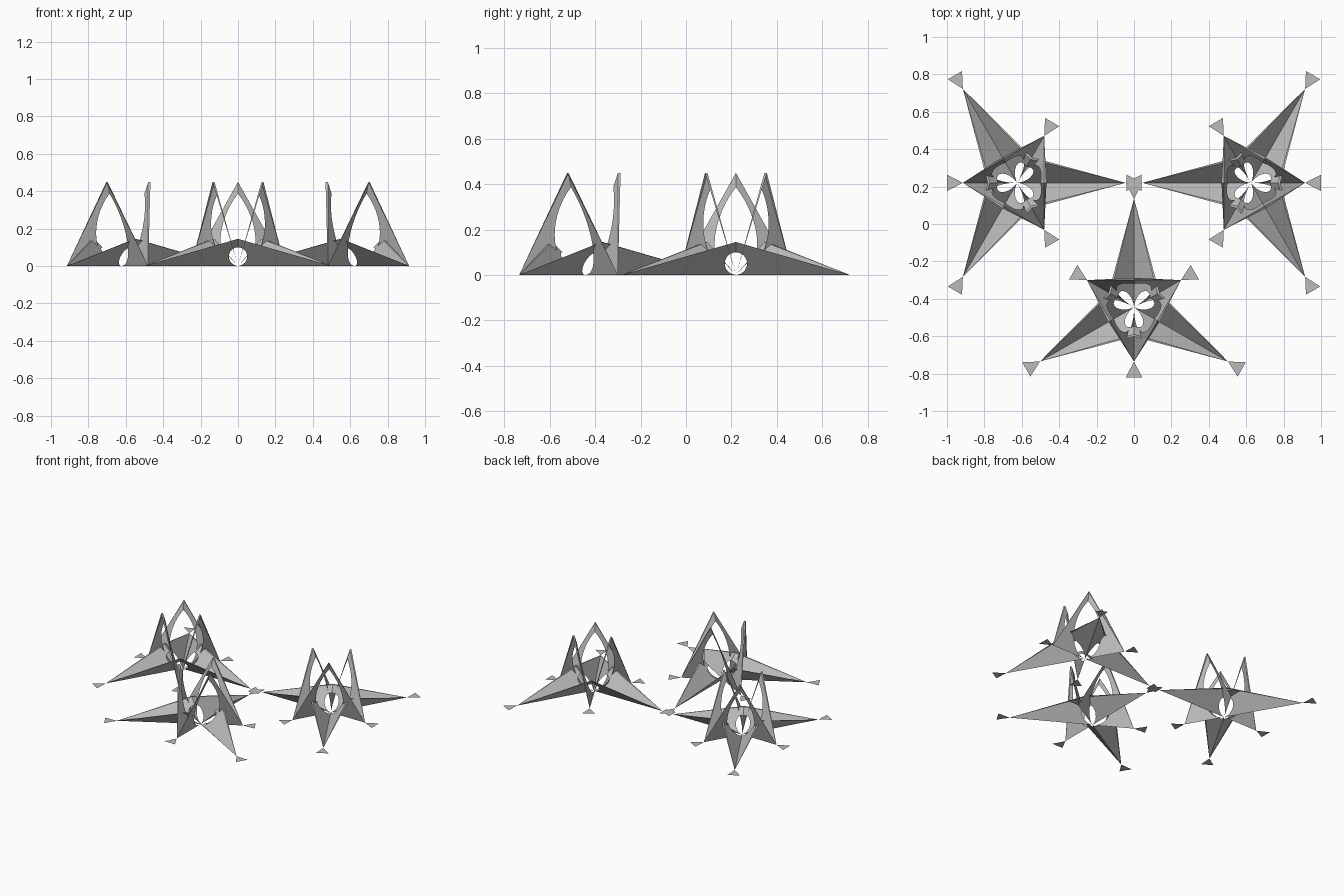
import bpy
import bmesh
from math import radians, sin, cos
from mathutils import Vector
from mathutils.geometry import interpolate_bezier

cube = bpy.data.objects.get("Cube")
if cube:
    bpy.data.objects.remove(cube, do_unlink=True)

GREY = (0.5, 0.5, 0.5)
paper = bpy.data.materials.new("grey_paper")
paper.diffuse_color = (*GREY, 1)
paper.use_nodes = True
paper.node_tree.nodes["Principled BSDF"].inputs["Base Color"].default_value = (*GREY, 1)

RIDGE = 0.145      # plan distance of every ridge point from the centre
RIM = 0.012        # width of the folded rim at the ridge point


def polar(angle, dist, z=0.0):
    a = radians(angle)
    return Vector((dist * cos(a), dist * sin(a), z))


def make_object(name, polygons, centre):
    bm = bmesh.new()
    for poly in polygons:
        bm.faces.new([bm.verts.new(p) for p in poly])
    bmesh.ops.remove_doubles(bm, verts=bm.verts, dist=0.0002)
    mesh = bpy.data.meshes.new(name)
    bm.to_mesh(mesh)
    bm.free()
    mesh.materials.append(paper)
    obj = bpy.data.objects.new(name, mesh)
    obj.location = centre
    bpy.context.collection.objects.link(obj)


def folded_star(heading, reach, height, hole):
    """Three V-shaped troughs, joined at ridges with leaf-shaped cut-outs."""
    handles = [Vector((u, v, 0)) for u, v in hole]
    outline = interpolate_bezier(*handles, 18)
    polygons = []
    for k in range(3):
        tip_angle = heading + 120 * k
        tip = polar(tip_angle, reach)
        for side in (1, -1):
            angle = tip_angle + 60 * side
            ridge = polar(angle, RIDGE, height)
            rim = polar(angle, RIDGE + RIM, height)
            # Half trough: centre, tip, ridge, then back along the cut-out
            panel = [Vector(), tip, ridge]
            panel += [ridge * p.x + tip * p.y for p in reversed(outline[1:])]
            edge = [tip, rim, ridge]
            polygons += [panel[::side], edge[::side]]
    return polygons


def feet(heading, reach):
    """Flat triangular tabs at the trough tips."""
    polygons = []
    for k in range(3):
        angle = heading + 120 * k
        tip = polar(angle, reach)
        out = polar(angle, reach + 0.085)
        across = polar(angle + 90, 0.044)
        polygons.append([tip, out - across, out + across])
    return polygons


# Each unit: name, centre, heading of its inward long arm
UNITS = [
    ("front", (0, -0.445, 0), 90),
    ("right", (-0.625, 0.22, 0), 0),
    ("left", (0.625, 0.22, 0), 180),
]
LONG, SHORT = 0.58, 0.29
LOW_HOLE = [(0, 0), (0.05, 0.13), (0.65, 0.13), (0.69, 0)]
TALL_HOLE = [(0, 0), (0, 0.5), (0.5, 0.5), (0.86, 0)]

for name, centre, heading in UNITS:
    make_object(name + "_low_star",
                folded_star(heading, LONG, 0.145, LOW_HOLE), centre)
    make_object(name + "_tall_crown",
                folded_star(heading + 60, SHORT, 0.45, TALL_HOLE), centre)
    make_object(name + "_long_arm_feet", feet(heading, LONG), centre)
    make_object(name + "_short_arm_feet", feet(heading + 60, SHORT), centre)
